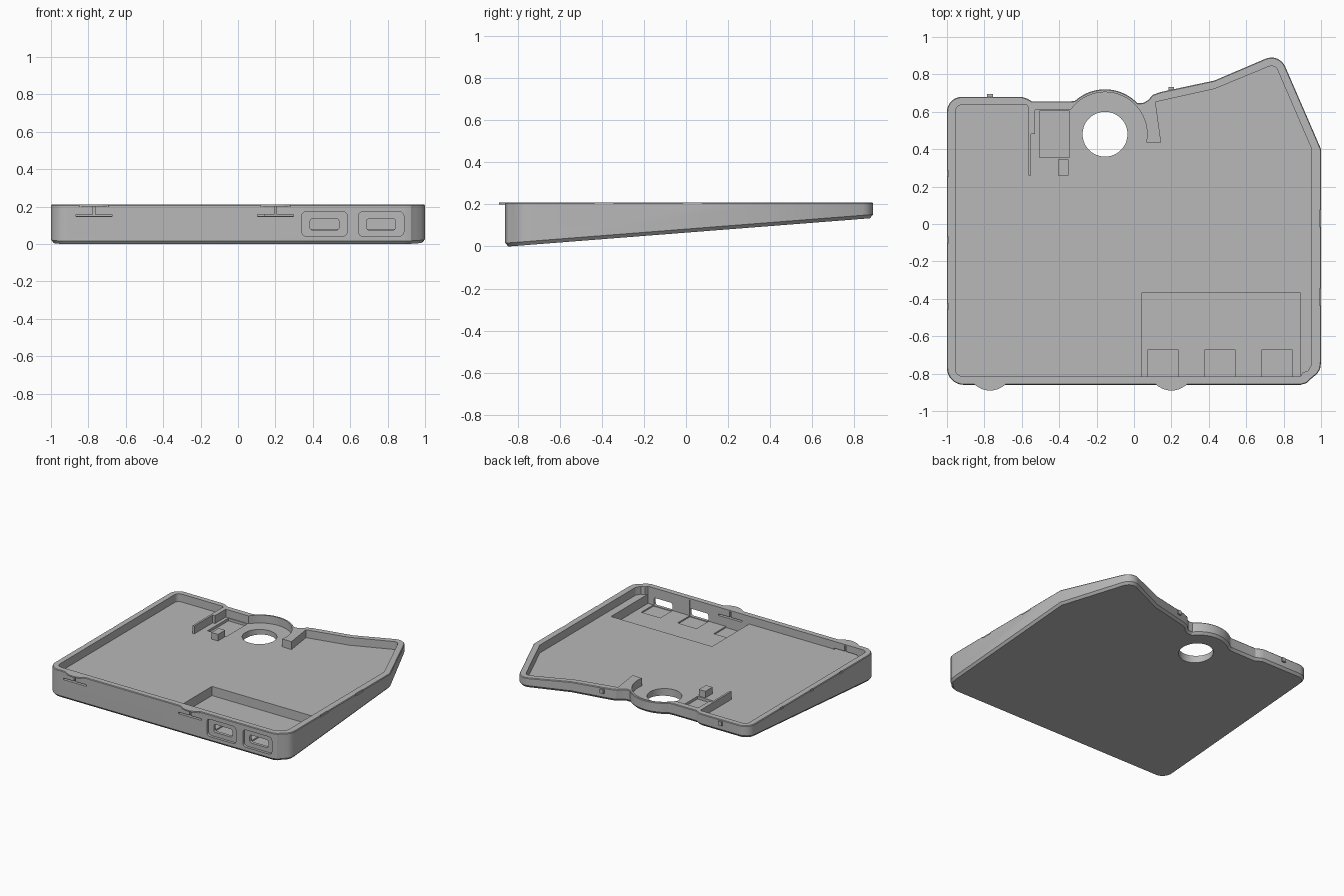
import bpy, bmesh
from math import cos, sin, radians
from mathutils import Vector

cube = bpy.data.objects.get("Cube")
if cube:
    bpy.data.objects.remove(cube, do_unlink=True)

grey = bpy.data.materials.new("plain grey")
grey.use_nodes = True
colour = (0.48, 0.48, 0.48, 1)
grey.diffuse_color = colour
grey.node_tree.nodes["Principled BSDF"].inputs["Base Color"].default_value = colour

TOP, FLOOR = 0.21, 0.15
HOLE = (-0.155, 0.48)


def arc(cx, cy, r, a0, a1, n=8):
    angles = [radians(a0 + (a1 - a0) * i / n) for i in range(n + 1)]
    return [(cx + r * cos(a), cy + r * sin(a)) for a in angles]


def offset(points, d):
    """Move a counter-clockwise outline inwards by d."""
    result = []
    for i, p in enumerate(points):
        a, b, c = Vector(points[i - 1]), Vector(p), Vector(points[(i + 1) % len(points)])
        e, f = (b - a).normalized(), (c - b).normalized()
        n1, n2 = Vector((-e.y, e.x)), Vector((-f.y, f.x))
        result.append(tuple(b + (n1 + n2) * d / max(1 + n1.dot(n2), 0.4)))
    return result


def loft(name, rings):
    """Skin a stack of equal-length rings and cap both ends."""
    bm = bmesh.new()
    loops = [[bm.verts.new(p) for p in ring] for ring in rings]
    n = len(loops[0])
    for low, high in zip(loops, loops[1:]):
        for i in range(n):
            j = (i + 1) % n
            bm.faces.new((low[i], low[j], high[j], high[i]))
    bm.faces.new(loops[0][::-1])
    bm.faces.new(loops[-1])
    bmesh.ops.recalc_face_normals(bm, faces=bm.faces)
    mesh = bpy.data.meshes.new(name)
    bm.to_mesh(mesh)
    bm.free()
    mesh.materials.append(grey)
    ob = bpy.data.objects.new(name, mesh)
    bpy.context.collection.objects.link(ob)
    return ob


def prism(name, points, z0, z1):
    return loft(name, [[(x, y, z) for x, y in points] for z in (z0, z1)])


def box(name, x0, x1, y0, y1, z0, z1):
    return prism(name, [(x0, y0), (x1, y0), (x1, y1), (x0, y1)], z0, z1)


def front_port(name, x0, x1, z0, z1, r, y0, y1):
    """Rounded rectangle drawn on the front and run backwards."""
    pts = []
    for cx, cz, a in ((x0 + r, z0 + r, 180), (x1 - r, z0 + r, 270),
                      (x1 - r, z1 - r, 0), (x0 + r, z1 - r, 90)):
        pts += arc(cx, cz, r, a, a + 90, 4)
    return loft(name, [[(x, y, z) for x, z in pts] for y in (y0, y1)])


def cut(target, cutter):
    cutter.hide_render = True
    mod = target.modifiers.new("cut", "BOOLEAN")
    mod.operation, mod.solver, mod.object = "DIFFERENCE", "EXACT", cutter
    bpy.context.view_layer.objects.active = target
    bpy.ops.object.modifier_apply(modifier=mod.name)
    bpy.data.objects.remove(cutter, do_unlink=True)


# Wedge body: outline with rounded corners, level top, sloping chamfered base
outline = (
    arc(-0.91, -0.77, 0.09, 180, 270)
    + [(0.89, -0.86), (0.925, -0.85), (0.95, -0.825), (0.98, -0.8), (0.995, -0.775)]
    + [(1, -0.74), (1, 0.4)]
    + arc(0.735, 0.81, 0.08, 23, 114)
    + [(0.43, 0.767), (0.14, 0.705), (0.1, 0.69), (0.075, 0.662), (0.05, 0.647)]
    + arc(*HOLE, 0.24, 44, 132, 20)
    + [(-0.345, 0.655), (-0.545, 0.655), (-0.57, 0.67), (-0.6, 0.68)]
    + arc(-0.92, 0.6, 0.08, 90, 180))


def base(y):
    return max(0, 0.078 * (y + 0.845))


inner_base = offset(outline, 0.015)
body = loft("case_body", [
    [(x, y, base(y)) for x, y in inner_base],
    [(x, y, base(y) + 0.017) for x, y in outline],
    [(x, y, TOP - 0.005) for x, y in outline],
    [(x, y, TOP) for x, y in offset(outline, 0.004)]])

# Level main cavity, shaped around the round wall and thin divider
cavity = (
    arc(-0.915, -0.775, 0.04, 180, 270, 4)
    + [(0.89, -0.815), (0.9, -0.795), (0.93, -0.785), (0.95, -0.75), (0.95, 0.4)]
    + arc(0.735, 0.81, 0.035, 23, 114, 5)
    + [(0.43, 0.722), (0.115, 0.652), (0.145, 0.435)]
    + arc(*HOLE, 0.225, -11, 140, 24)
    + [(-0.34, 0.61), (-0.53, 0.61), (-0.53, 0.48), (-0.55, 0.48), (-0.55, 0.26),
       (-0.565, 0.26), (-0.565, 0.625), (-0.575, 0.637)]
    + arc(-0.92, 0.602, 0.035, 90, 180, 4))
cut(body, prism("cavity_cutter", cavity, FLOOR, 0.4))

# Deep connector pocket, shallow seats and small rear recess
cut(body, box("pocket_cutter", 0.04, 0.89, -0.815, -0.37, 0.08, 0.3))
for x in (0.155, 0.46, 0.765):
    cut(body, box("seat_cutter", x - 0.08, x + 0.08, -0.817, -0.67, 0.07, 0.2))
cut(body, box("recess_cutter", -0.505, -0.345, 0.355, 0.605, 0.13, 0.2))

# Round through hole
cut(body, prism("hole_cutter", arc(*HOLE, 0.12, 0, 352.5, 47), -0.1, 0.4))

# Two front ports: wide shallow surround and narrow opening
for x in (0.4625, 0.765):
    cut(body, front_port("surround_cutter", x - 0.122, x + 0.122, 0.042, 0.173, 0.025, -0.95, -0.84))
    cut(body, front_port("opening_cutter", x - 0.078, x + 0.078, 0.075, 0.135, 0.015, -0.95, -0.8))

# Latch slots in the front wall with thin tabs on the rim
for side, x in (("right", -0.77), ("left", 0.2)):
    cut(body, box("slot_cutter", x - 0.097, x + 0.097, -0.95, -0.81, 0.146, 0.158))
    cut(body, box("stem_cutter", x - 0.006, x + 0.006, -0.95, -0.81, 0.15, 0.203))
    half = [(0.097, -0.815), (0.097, -0.84), (0.075, -0.865), (0.045, -0.882), (0.015, -0.89)]
    tab = [(x + a, b) for a, b in half] + [(x - a, b) for a, b in half[::-1]]
    prism(side + "_latch_tab", tab[::-1], 0.2, TOP)

# Small nicks along both side walls
for x, ys in ((-1, (0.27, -0.085, -0.44)), (1, (0.03, -0.39))):
    h = 0.045 if x > 0 else 0.016
    for y in ys:
        cut(body, box("nick_cutter", x - 0.007, x + 0.007, y - h, y + h, 0.197, 0.25))

# Rear pegs and raised block on the floor
for side, x, y in (("right", -0.77, 0.68), ("left", 0.2, 0.718)):
    box(side + "_rear_peg", x - 0.015, x + 0.015, y - 0.01, y + 0.014, 0.17, 0.2)
box("floor_block", -0.405, -0.35, 0.26, 0.345, FLOOR - 0.005, 0.2)

# Smooth curved walls, keep edges crisp
bpy.ops.object.select_all(action="DESELECT")
body.select_set(True)
bpy.context.view_layer.objects.active = body
bpy.ops.object.shade_smooth_by_angle(angle=radians(25))
